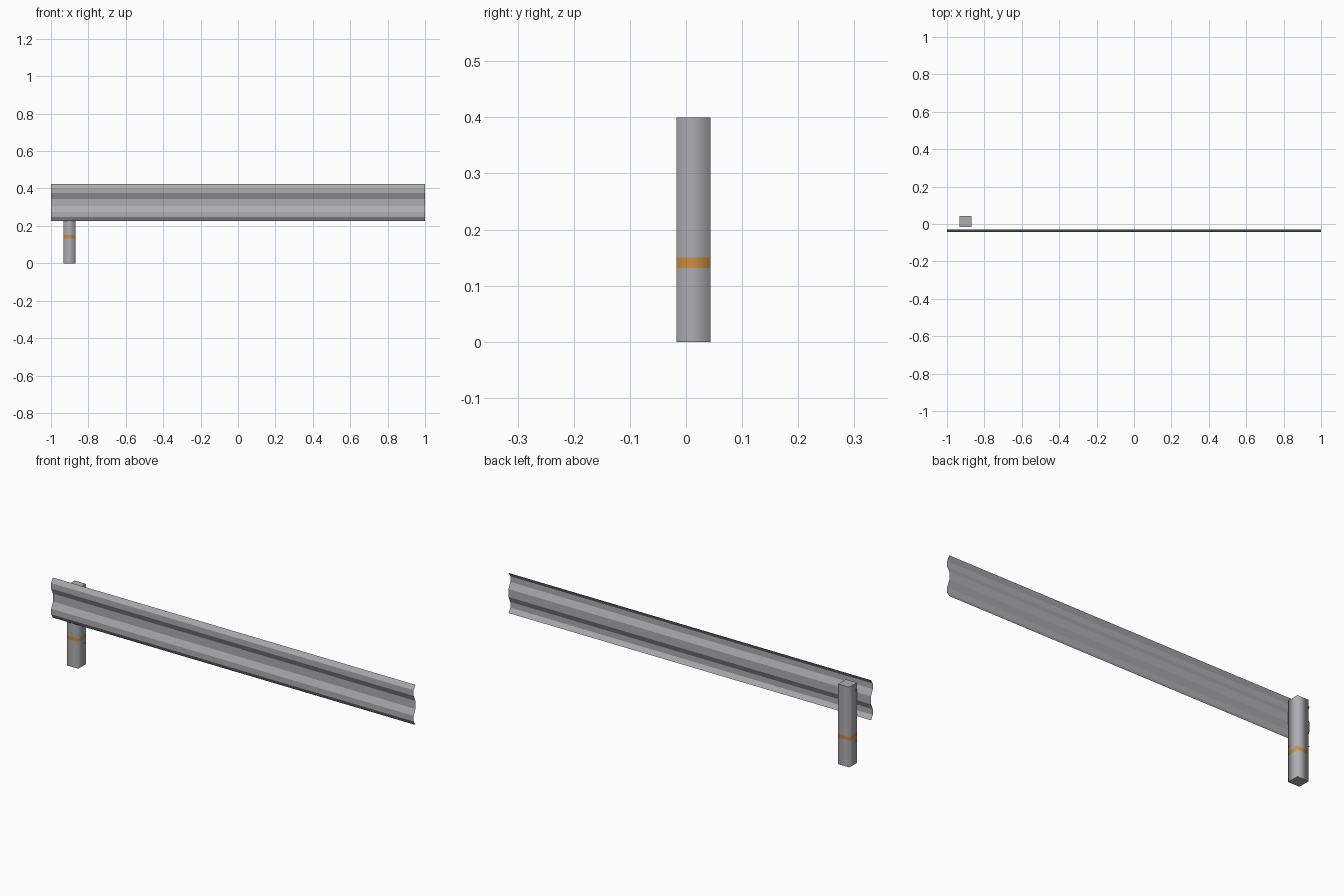
import bpy

if "Cube" in bpy.data.objects:
    bpy.data.objects.remove(bpy.data.objects["Cube"])


def material(name, rgb):
    m = bpy.data.materials.new(name)
    m.diffuse_color = (*rgb, 1)
    m.use_nodes = True
    m.node_tree.nodes["Principled BSDF"].inputs["Base Color"].default_value = m.diffuse_color
    return m


steel = material("galvanised_steel", (0.42, 0.42, 0.44))
orange = material("orange_band", (0.6, 0.27, 0.05))


def add_mesh(name, verts, faces, mats):
    me = bpy.data.meshes.new(name)
    me.from_pydata(verts, [], faces)
    for m in mats:
        me.materials.append(m)
    ob = bpy.data.objects.new(name, me)
    bpy.context.collection.objects.link(ob)
    return ob


# Corrugated rail: open sheet, half profile (y, height above centre) mirrored about z = 0.325
ZC = 0.325
half = [(-0.030, 0.100), (-0.044, 0.078), (-0.044, 0.050), (-0.030, 0.020)]
profile = [(y, ZC + h) for y, h in half] + [(y, ZC - h) for y, h in reversed(half)]
n = len(profile)
verts = [(x, y, z) for x in (-1, 1) for y, z in profile]
faces = [(i, i + 1, n + i + 1, n + i) for i in range(n - 1)]
add_mesh("rail", verts, faces, [steel])

# Square post with a painted band cut into its sides
x0, x1, y0, y1 = -0.932, -0.870, -0.017, 0.044
levels = [0, 0.132, 0.150, 0.40]
verts = [(x, y, z) for z in levels for x, y in ((x0, y0), (x1, y0), (x1, y1), (x0, y1))]
faces = [(4 * k + i, 4 * k + (i + 1) % 4, 4 * k + 4 + (i + 1) % 4, 4 * k + 4 + i)
         for k in range(3) for i in range(4)]
faces += [(3, 2, 1, 0), (12, 13, 14, 15)]
post = add_mesh("post", verts, faces, [steel, orange])
for f in post.data.polygons:
    side = abs(f.normal.z) < 0.5
    f.use_smooth = side          # soft vertical corners, crisp caps
    if side and levels[1] < f.center.z < levels[2]:
        f.material_index = 1
